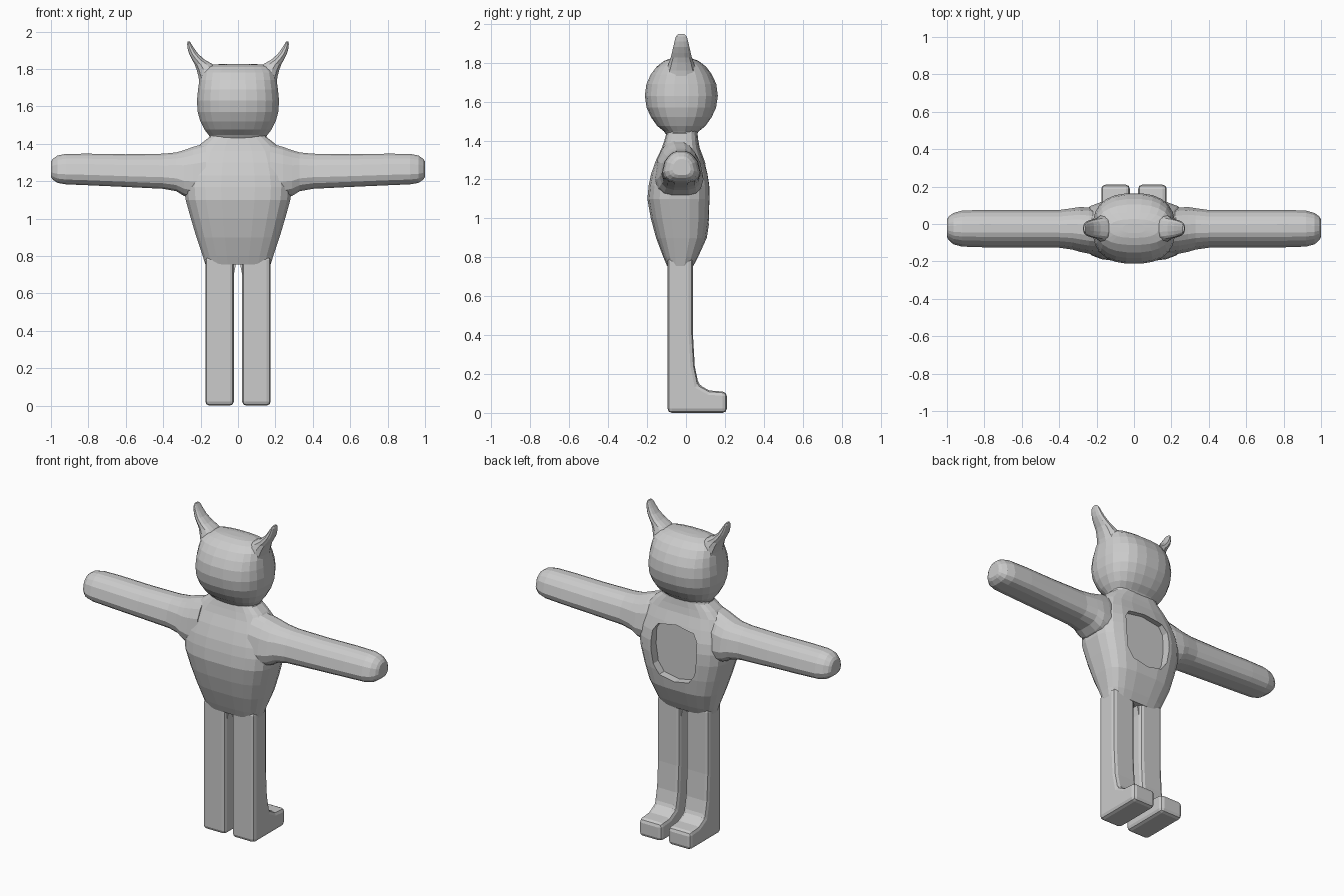
import bpy, bmesh, math
from mathutils import Vector

grey = bpy.data.materials.new("plain grey")
grey.diffuse_color = (0.6, 0.6, 0.6, 1)


def finish(name, bm):
    bmesh.ops.recalc_face_normals(bm, faces=bm.faces)
    mesh = bpy.data.meshes.new(name)
    bm.to_mesh(mesh)
    bm.free()
    mesh.materials.append(grey)
    ob = bpy.data.objects.new(name, mesh)
    bpy.context.collection.objects.link(ob)
    return ob


def loft(name, rings, axis="z", power=3.0, taper=0.0, sides=20):
    """Skin rounded-box sections (position, u0, u1, v0, v1) placed along z or x."""
    bm = bmesh.new()
    loops = []
    for p, u0, u1, v0, v1 in rings:
        loop = []
        for i in range(sides):
            a = 2 * math.pi * (i + 0.5) / sides
            c, s = math.cos(a), math.sin(a)
            cu = math.copysign(abs(c) ** (2 / power), c)
            cv = math.copysign(abs(s) ** (2 / power), s)
            cu *= 1 - taper * max(cv, 0)
            u = (u0 + u1) / 2 + cu * (u1 - u0) / 2
            v = (v0 + v1) / 2 + cv * (v1 - v0) / 2
            loop.append(bm.verts.new((u, v, p) if axis == "z" else (p, u, v)))
        loops.append(loop)
    for a, b in zip(loops, loops[1:]):
        for i in range(sides):
            j = (i + 1) % sides
            bm.faces.new((a[i], a[j], b[j], b[i]))
    bm.faces.new(loops[0])
    bm.faces.new(loops[-1])
    return finish(name, bm)


def prism(name, points, direction):
    """Extrude a closed outline along a direction."""
    bm = bmesh.new()
    face = bm.faces.new([bm.verts.new(p) for p in points])
    out = bmesh.ops.extrude_face_region(bm, geom=[face])
    verts = [g for g in out["geom"] if isinstance(g, bmesh.types.BMVert)]
    bmesh.ops.translate(bm, verts=verts, vec=Vector(direction))
    return finish(name, bm)


def mirror_x(ob):
    m = ob.modifiers.new("mirror", "MIRROR")
    m.use_clip = False
    m.use_mirror_merge = False


# Torso: height, half width, y range
torso = loft("torso", [(z, -w, w, y0, y1) for z, w, y0, y1 in [
    (0.755, 0.176, -0.098, 0.038), (0.80, 0.190, -0.117, 0.062),
    (0.90, 0.224, -0.155, 0.108), (1.00, 0.254, -0.182, 0.124),
    (1.10, 0.282, -0.200, 0.130), (1.17, 0.288, -0.193, 0.128),
    (1.23, 0.280, -0.180, 0.118), (1.30, 0.262, -0.155, 0.095),
    (1.36, 0.238, -0.126, 0.072), (1.40, 0.200, -0.112, 0.064),
    (1.435, 0.155, -0.102, 0.060), (1.47, 0.145, -0.100, 0.058)]], power=3.2)

# Rounded recess on the +y side of the belly
outline = [(-0.12, 1.275), (0, 1.295), (0.12, 1.275), (0.15, 1.23), (0.155, 1.13),
           (0.14, 1.03), (0.10, 0.975), (0, 0.955), (-0.10, 0.975),
           (-0.14, 1.03), (-0.155, 1.13), (-0.15, 1.23)]
cutter = prism("recess_cutter", [(x, 0.068, z) for x, z in outline], (0, 0.2, 0))
cutter.hide_render = True
cutter.hide_set(True)
cut = torso.modifiers.new("recess", "BOOLEAN")
cut.operation = "DIFFERENCE"
cut.object = cutter
cut.solver = "EXACT"

# Arms, flared at the shoulder and rounded at the hand
arm = loft("arms", [
    (0.17, -0.165, 0.075, 1.10, 1.405), (0.24, -0.160, 0.090, 1.105, 1.385),
    (0.29, -0.150, 0.092, 1.12, 1.367), (0.33, -0.138, 0.086, 1.145, 1.355),
    (0.40, -0.128, 0.076, 1.158, 1.348), (0.60, -0.127, 0.076, 1.168, 1.345),
    (0.80, -0.126, 0.077, 1.177, 1.348), (0.92, -0.122, 0.073, 1.182, 1.347),
    (0.965, -0.110, 0.060, 1.19, 1.338), (0.99, -0.088, 0.042, 1.207, 1.32),
    (1.00, -0.070, 0.025, 1.222, 1.305)], axis="x", power=3.0, taper=0.4, sides=16)
mirror_x(arm)

# Legs with feet: side profile extruded across, edges softened
profile = [(-0.095, 0.0), (0.21, 0.0), (0.21, 0.108), (0.12, 0.115),
           (0.065, 0.145), (0.045, 0.24), (0.036, 0.40), (0.036, 0.80), (-0.095, 0.80)]
leg = prism("legs", [(0.022, y, z) for y, z in profile], (0.153, 0, 0))
soft = leg.modifiers.new("soft_edges", "BEVEL")
soft.width = 0.022
soft.segments = 2
soft.limit_method = "ANGLE"
soft.angle_limit = math.radians(40)
mirror_x(leg)

# Crotch web between the legs
prism("crotch", [(-0.04, -0.075, 0.70), (-0.022, -0.075, 0.70), (-0.01, -0.075, 0.765),
                 (0.01, -0.075, 0.765), (0.022, -0.075, 0.70), (0.04, -0.075, 0.70),
                 (0.04, -0.075, 0.79), (-0.04, -0.075, 0.79)], (0, 0.09, 0))

# Head: height, half width, half depth
loft("head", [(z, -w, w, -0.024 - d, -0.024 + d) for z, w, d in [
    (1.425, 0.145, 0.075), (1.447, 0.158, 0.090), (1.475, 0.180, 0.125),
    (1.52, 0.203, 0.157), (1.57, 0.217, 0.180), (1.63, 0.221, 0.189),
    (1.69, 0.215, 0.181), (1.74, 0.208, 0.158), (1.78, 0.200, 0.128),
    (1.81, 0.180, 0.088), (1.824, 0.130, 0.050), (1.827, 0.060, 0.025)]],
    power=2.5, sides=24)

# Horns: height, inner x, outer x, half depth
horn = loft("horns", [(z, a, b, -0.024 - d, -0.024 + d) for z, a, b, d in [
    (1.70, 0.08, 0.205, 0.085), (1.76, 0.09, 0.213, 0.078), (1.80, 0.11, 0.224, 0.066),
    (1.826, 0.135, 0.234, 0.056), (1.85, 0.178, 0.247, 0.050), (1.88, 0.212, 0.262, 0.043),
    (1.91, 0.234, 0.270, 0.036), (1.935, 0.250, 0.272, 0.029),
    (1.948, 0.258, 0.269, 0.016)]], power=2.4, sides=12)
mirror_x(horn)
